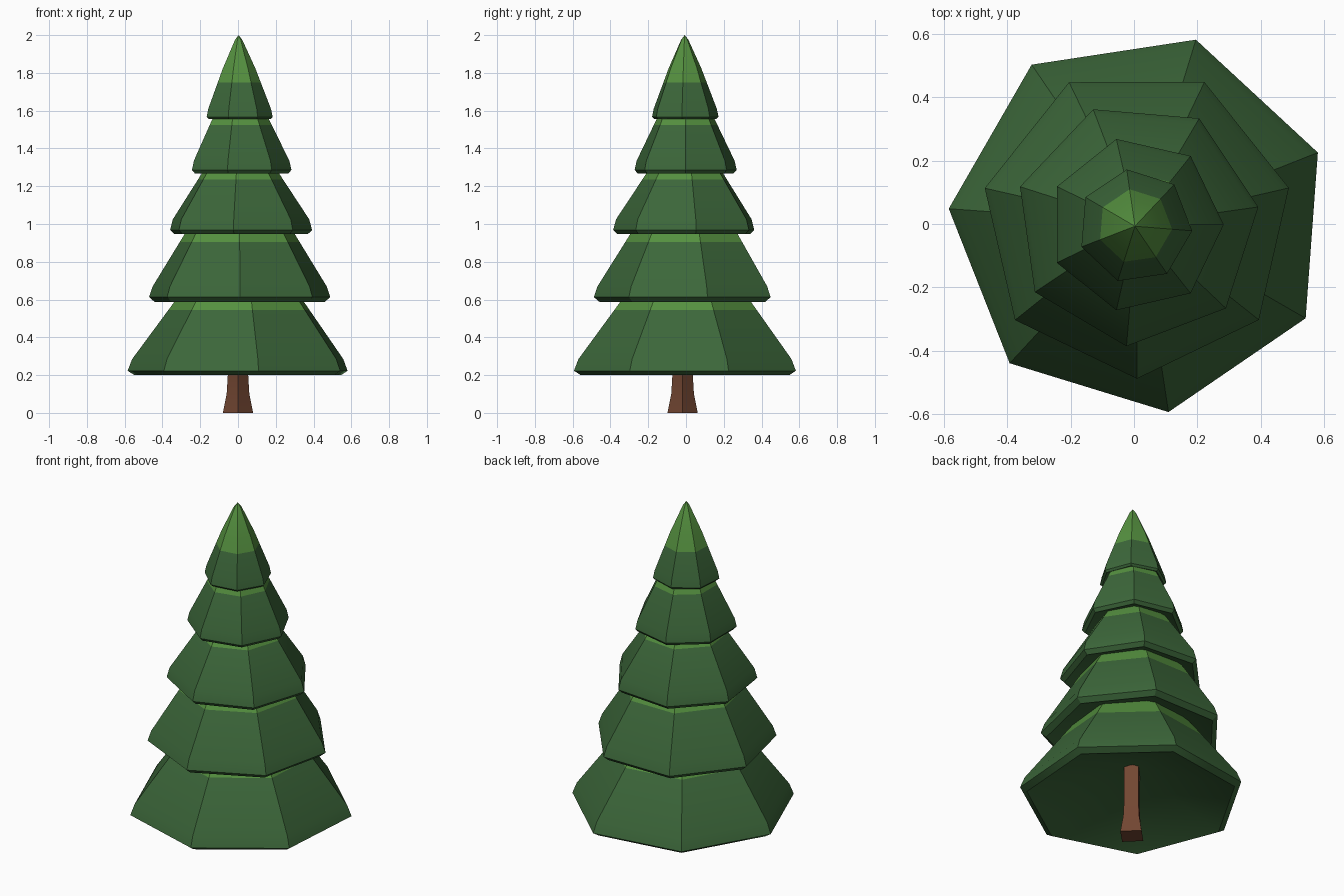
import bpy, bmesh
from math import cos, sin, radians, tau

cube = bpy.data.objects.get("Cube")
if cube:
    bpy.data.objects.remove(cube, do_unlink=True)


def make_material(name, rgb):
    mat = bpy.data.materials.new(name)
    mat.use_nodes = True
    colour = (*rgb, 1.0)
    mat.diffuse_color = colour
    mat.node_tree.nodes["Principled BSDF"].inputs["Base Color"].default_value = colour
    return mat


needle_green = make_material("dark needle green", (0.045, 0.135, 0.042))
tip_green = make_material("light needle green", (0.09, 0.28, 0.05))
bark_brown = make_material("bark brown", (0.17, 0.062, 0.032))


def lathe(name, sides, phase, centre, profile, materials, band=None):
    """Join polygon rings (radius, z); radius 0 makes a point. Faces above band are light."""
    bm = bmesh.new()
    rings = []
    for radius, z in profile:
        count = sides if radius > 0 else 1
        rings.append([bm.verts.new((centre[0] + radius * cos(radians(phase) + tau * i / sides),
                                    centre[1] + radius * sin(radians(phase) + tau * i / sides), z))
                      for i in range(count)])
    for low, high in zip(rings, rings[1:]):
        for i in range(sides):
            j = (i + 1) % sides
            if len(low) == 1:
                corners = (low[0], high[j], high[i])
            elif len(high) == 1:
                corners = (low[i], low[j], high[0])
            else:
                corners = (low[i], low[j], high[j], high[i])
            face = bm.faces.new(corners)
            if band and min(v.co.z for v in corners) > band - 0.001 and low is not rings[0]:
                face.material_index = 1
    bmesh.ops.recalc_face_normals(bm, faces=bm.faces)
    mesh = bpy.data.meshes.new(name)
    bm.to_mesh(mesh)
    bm.free()
    for mat in materials:
        mesh.materials.append(mat)
    obj = bpy.data.objects.new(name, mesh)
    bpy.context.collection.objects.link(obj)
    bpy.ops.object.select_all(action="DESELECT")
    obj.select_set(True)
    bpy.context.view_layer.objects.active = obj
    bpy.ops.object.shade_smooth_by_angle(angle=radians(30))
    return obj


def branch_tier(name, phase, centre, radius, bottom, rim, hollow, band, slope):
    """Seven-sided skirt with a bevelled lip and a hollow underside; slope is (factor, z) pairs."""
    rings = [(0, bottom + hollow), (0.94, bottom), (1, rim)] + slope
    for (f0, z0), (f1, z1) in zip(rings[2:], rings[3:]):
        if z0 < band < z1:
            cut = (f0 + (f1 - f0) * (band - z0) / (z1 - z0), band)
            rings.insert(rings.index((f1, z1)), cut)
            break
    profile = [(f * radius, z) for f, z in rings]
    return lathe(name, 7, phase, centre, profile, (needle_green, tip_green), band)


# Trunk: four-sided, flared at the foot
lathe("trunk", 4, 0, (0, -0.018),
      [(0, 0), (0.08, 0), (0.06, 0.1), (0.054, 0.2), (0.056, 0.5), (0, 0.5)], (bark_brown,))

# Branch tiers, bottom to top
branch_tier("bottom_branches", 21.5, (0.018, 0.004), 0.604, 0.2, 0.223, 0.22, 0.545,
            [(0.96, 0.285), (0.59, 0.587), (0.45, 0.70), (0, 0.75)])
branch_tier("lower_branches", 12.9, (0.009, 0.004), 0.492, 0.588, 0.613, 0.18, 0.905,
            [(0.96, 0.67), (0.61, 0.945), (0.48, 1.04), (0, 1.09)])
branch_tier("middle_branches", 8, (0.009, 0), 0.387, 0.946, 0.968, 0.14, 1.235,
            [(0.96, 1.025), (0.54, 1.27), (0.40, 1.35), (0, 1.39)])
branch_tier("upper_branches", 0, (0.006, -0.002), 0.277, 1.268, 1.286, 0.1, 1.525,
            [(0.96, 1.335), (0.56, 1.56), (0.45, 1.62), (0, 1.65)])
branch_tier("top_branches", -4.6, (0.003, -0.007), 0.181, 1.556, 1.567, 0.07, 1.75,
            [(0.95, 1.61), (0.49, 1.825), (0.11, 1.975), (0, 2.0)])
